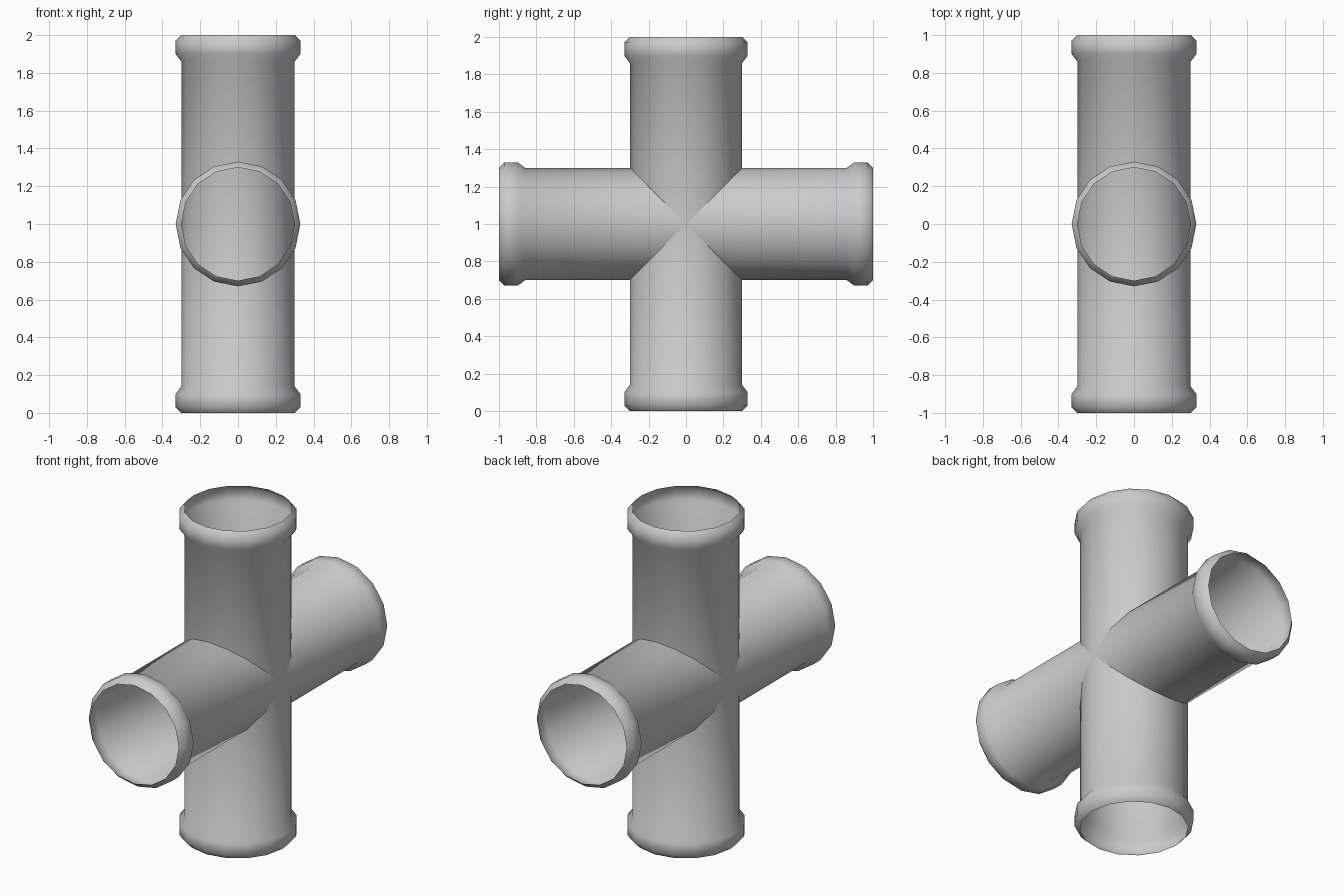
import bpy, bmesh, math
from mathutils import Matrix

if "Cube" in bpy.data.objects:
    bpy.data.objects.remove(bpy.data.objects["Cube"])

SIDES = 16
# half profile of one pipe: (radius, distance from the pipe's middle)
HALF = [(0.30, 0.86), (0.33, 0.90), (0.33, 0.97), (0.30, 1.0)]
PROFILE = [(r, -d) for r, d in reversed(HALF)] + HALF


def make_pipe(name, matrix):
    """Open-ended thin pipe with a rounded collar at both ends."""
    bm = bmesh.new()
    rings = []
    for r, h in PROFILE:
        rings.append([bm.verts.new((r * math.cos(2 * math.pi * i / SIDES),
                                    r * math.sin(2 * math.pi * i / SIDES), h))
                      for i in range(SIDES)])
    for low, high in zip(rings, rings[1:]):
        for i in range(SIDES):
            j = (i + 1) % SIDES
            bm.faces.new((low[i], low[j], high[j], high[i])).smooth = True
    bm.transform(matrix)
    mesh = bpy.data.meshes.new(name)
    bm.to_mesh(mesh)
    bm.free()
    obj = bpy.data.objects.new(name, mesh)
    bpy.context.collection.objects.link(obj)
    return obj


# two pipes crossing at the middle
centre = Matrix.Translation((0, 0, 1))
make_pipe("vertical_pipe", centre)
make_pipe("horizontal_pipe", centre @ Matrix.Rotation(math.pi / 2, 4, 'X'))
